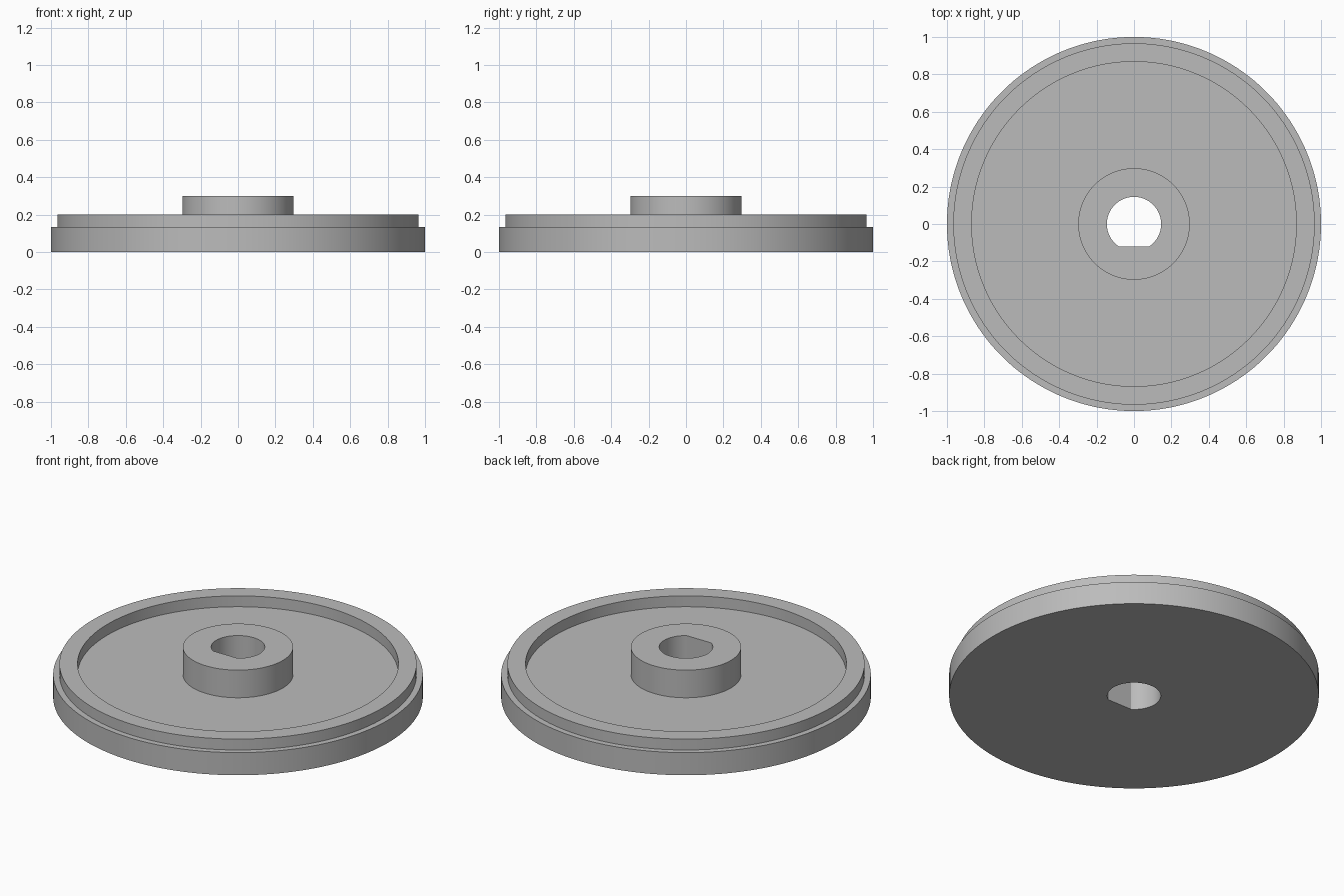
import bpy, bmesh, math

if "Cube" in bpy.data.objects:
    bpy.data.objects.remove(bpy.data.objects["Cube"])

SIDES = 180
BORE_R, FLAT = 0.145, 0.12   # D-shaped shaft hole: radius, distance to flat

# (radius, height) loop; None marks the D-shaped bore
PROFILE = [
    (None, 0.0), (1.0, 0.0), (1.0, 0.135),        # underside and outer flange
    (0.966, 0.135), (0.966, 0.2), (0.868, 0.2),   # raised rim
    (0.868, 0.135), (0.298, 0.135),               # recessed floor
    (0.298, 0.3), (None, 0.3),                    # hub
]


def bore_radius(a):
    s = -math.sin(a)
    return min(BORE_R, FLAT / s) if s > 0.01 else BORE_R


def ring(bm, r, z):
    verts = []
    for i in range(SIDES):
        a = 2 * math.pi * i / SIDES
        d = bore_radius(a) if r is None else r
        verts.append(bm.verts.new((d * math.cos(a), d * math.sin(a), z)))
    return verts


# Revolve the profile and close it through the bore
bm = bmesh.new()
rings = [ring(bm, r, z) for r, z in PROFILE]
for k, lower in enumerate(rings):
    upper = rings[(k + 1) % len(rings)]
    for i in range(SIDES):
        j = (i + 1) % SIDES
        bm.faces.new((lower[i], lower[j], upper[j], upper[i]))
bmesh.ops.recalc_face_normals(bm, faces=bm.faces)
mesh = bpy.data.meshes.new("wheel_disc")
bm.to_mesh(mesh)
bm.free()

wheel = bpy.data.objects.new("wheel_disc", mesh)
bpy.context.collection.objects.link(wheel)

grey = bpy.data.materials.new("plain_grey")
grey.diffuse_color = (0.5, 0.5, 0.5, 1)
grey.use_nodes = True
grey.node_tree.nodes["Principled BSDF"].inputs["Base Color"].default_value = grey.diffuse_color
mesh.materials.append(grey)

bpy.context.view_layer.objects.active = wheel
wheel.select_set(True)
bpy.ops.object.shade_smooth_by_angle(angle=math.radians(30))
